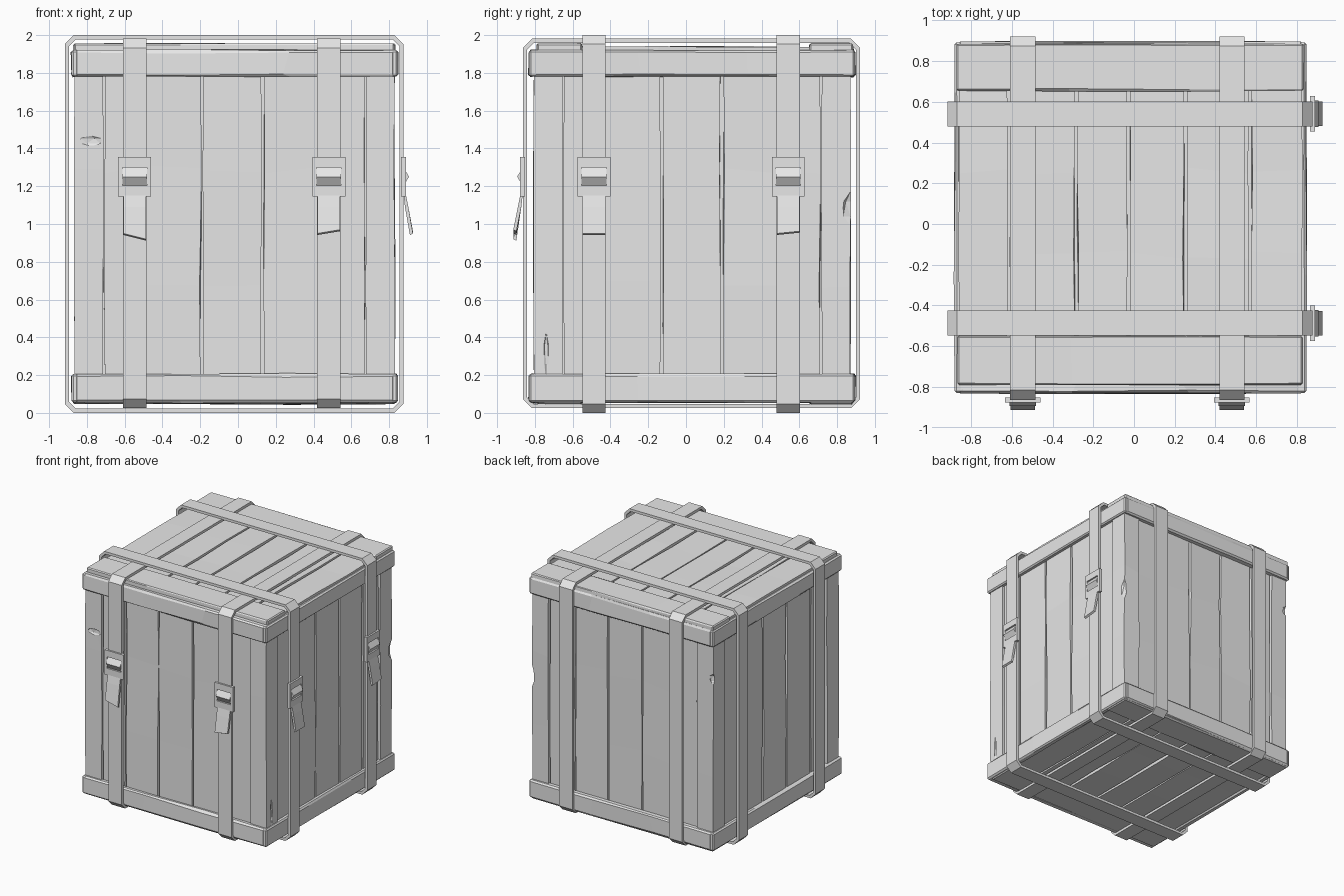
import bpy, bmesh, random
from mathutils import Matrix, Vector

random.seed(4)
if "Cube" in bpy.data.objects:
    bpy.data.objects.remove(bpy.data.objects["Cube"])

grey = bpy.data.materials.new("plain grey")
grey.use_nodes = True
grey.diffuse_color = (0.8, 0.8, 0.8, 1)
grey.node_tree.nodes["Principled BSDF"].inputs["Base Color"].default_value = (0.8, 0.8, 0.8, 1)


def finish(name, bm, matrix=None):
    bmesh.ops.recalc_face_normals(bm, faces=bm.faces[:])
    if matrix:
        bm.transform(matrix)
    mesh = bpy.data.meshes.new(name)
    bm.to_mesh(mesh)
    bm.free()
    mesh.materials.append(grey)
    obj = bpy.data.objects.new(name, mesh)
    bpy.context.collection.objects.link(obj)
    return obj


def board(name, x, y, z, grain=None, wobble=0.0, chamfer=0.0, matrix=None):
    """Box between ranges; optionally hand-hewn along the grain axis."""
    bm = bmesh.new()
    bmesh.ops.create_cube(bm, size=1)
    for v in bm.verts:
        v.co = Vector(r[0] if c < 0 else r[1] for r, c in zip((x, y, z), v.co))
    if chamfer:
        bmesh.ops.bevel(bm, geom=bm.edges[:], offset=chamfer, segments=1, affect='EDGES')
    if grain is not None:
        span = (x, y, z)[grain]
        half = (span[1] - span[0]) / 2
        long_edges = [e for e in bm.edges
                      if abs(e.verts[0].co[grain] - e.verts[1].co[grain]) > half]
        bmesh.ops.subdivide_edges(bm, edges=long_edges, cuts=2)
        for v in bm.verts:
            if min(v.co[grain] - span[0], span[1] - v.co[grain]) > half / 4:
                for a in range(3):
                    v.co[a] += random.uniform(-wobble, wobble) * (4 if a == grain else 1)
    return finish(name, bm, matrix)


def prism(name, profile, u0, u1, matrix, skew=0.0):
    """Extrude an (out, z) profile sideways; skew drops the low end on one side."""
    bm = bmesh.new()
    low = min(p[1] for p in profile)
    ends = [[bm.verts.new((u, o, z - (skew if z < low + 0.02 and u == u1 else 0)))
             for o, z in profile] for u in (u0, u1)]
    bm.faces.new(ends[0])
    bm.faces.new(ends[1])
    n = len(profile)
    for i in range(n):
        j = (i + 1) % n
        bm.faces.new((ends[0][i], ends[0][j], ends[1][j], ends[1][i]))
    return finish(name, bm, matrix)


def chamfered_loop(a0, a1, z0, z1, c):
    return [(a0 + c, z0), (a1 - c, z0), (a1, z0 + c), (a1, z1 - c),
            (a1 - c, z1), (a0 + c, z1), (a0, z1 - c), (a0, z0 + c)]


def strap(name, span, z, across, matrix):
    """Closed band with cut corners; it runs in local x-z with its width in y."""
    t = 0.022
    bm = bmesh.new()
    outer = chamfered_loop(*span, *z, 0.048)
    inner = chamfered_loop(span[0] + t, span[1] - t, z[0] + t, z[1] - t, 0.036)
    rings = [[bm.verts.new((a, w, h)) for a, h in pts]
             for pts, w in ((outer, across[0]), (outer, across[1]),
                            (inner, across[1]), (inner, across[0]))]
    for k in range(4):
        p, q = rings[k], rings[(k + 1) % 4]
        for i in range(8):
            j = (i + 1) % 8
            bm.faces.new((p[i], p[j], q[j], q[i]))
    return finish(name, bm, matrix)


# Outer faces of the timber
X0, X1, Y0, Y1 = -0.865, 0.83, -0.805, 0.87
POST, INSET = 0.15, 0.014

# Inner core closing the gaps between planks
board("inner_core", (X0 + 0.04, X1 - 0.04), (Y0 + 0.04, Y1 - 0.04), (0.1, 1.9))

# Corner posts
posts = {}
for sx, xr in (("right", (X0, X0 + POST)), ("left", (X1 - POST, X1))):
    for sy, yr in (("front", (Y0, Y0 + POST)), ("back", (Y1 - POST, Y1))):
        name = f"{sy}_{sx}_post"
        posts[name] = board(name, xr, yr, (0.07, 1.91), 2, 0.005)

# Splintered chips cut out of the posts
chips = (("front_right_post", (-0.78, Y0, 1.44), (0.07, 0.012, 0.03)),
         ("front_left_post", (X1, -0.74, 0.31), (0.012, 0.015, 0.12)),
         ("back_left_post", (X1, 0.87, 1.08), (0.02, 0.045, 0.09)),
         ("back_right_post", (X0, Y1, 1.5), (0.04, 0.02, 0.05)))
for name, place, size in chips:
    bm = bmesh.new()
    bmesh.ops.create_icosphere(bm, subdivisions=1, radius=1)
    cutter = finish("chip_cutter", bm, Matrix.LocRotScale(Vector(place), None, Vector(size)))
    mod = posts[name].modifiers.new("chip", 'BOOLEAN')
    mod.operation, mod.object = 'DIFFERENCE', cutter
    bpy.context.view_layer.objects.active = posts[name]
    bpy.ops.object.modifier_apply(modifier=mod.name)
    bpy.data.objects.remove(cutter)

# Upright wall planks
GAP = 0.008
x_cuts = (-0.712, -0.5, -0.19, 0.13, 0.44, 0.677)
y_cuts = (-0.652, -0.45, -0.13, 0.19, 0.5, 0.717)
for cuts, axis in ((x_cuts, 0), (y_cuts, 1)):
    for i in range(len(cuts) - 1):
        run = (cuts[i] + GAP, cuts[i + 1] - GAP)
        if axis == 0:
            board("front_plank", run, (Y0 + INSET, Y0 + 0.06), (0.1, 1.88), 2, 0.006)
            board("back_plank", run, (Y1 - 0.06, Y1 - INSET), (0.1, 1.88), 2, 0.006)
        else:
            board("left_plank", (X1 - 0.06, X1 - INSET), run, (0.1, 1.88), 2, 0.006)
            board("right_plank", (X0 + INSET, X0 + 0.06), run, (0.1, 1.88), 2, 0.006)

# Rails around the foot and the head
for level, zr in (("bottom", (0.055, 0.205)), ("top", (1.78, 1.92))):
    board(f"front_{level}_rail", (X0, X1), (-0.833, -0.78), zr, 0, 0.006, 0.012)
    board(f"back_{level}_rail", (X0, X1), (0.84, 0.897), zr, 0, 0.006, 0.012)
    board(f"left_{level}_rail", (0.8, 0.847), (-0.83, 0.893), zr, 1, 0.004, 0.01)
    board(f"right_{level}_rail", (-0.882, -0.83), (-0.83, 0.893), zr, 1, 0.004, 0.01)

# Lid and floor: planks between two wider end boards
lid_cuts = (-0.868, -0.615, -0.283, -0.027, 0.253, 0.57, 0.832)
for level, plank_z, end_z in (("lid", (1.88, 1.937), (1.9, 1.956)),
                              ("floor", (0.065, 0.12), (0.046, 0.1))):
    for i in range(len(lid_cuts) - 1):
        board(f"{level}_plank", (lid_cuts[i] + GAP, lid_cuts[i + 1] - GAP),
              (-0.56, 0.665), plank_z, 1, 0.006)
    board(f"{level}_front_board", (-0.868, 0.828), (-0.79, -0.55), end_z, 0, 0.005, 0.008)
    board(f"{level}_back_board", (-0.873, 0.834), (0.655, 0.885), end_z, 0, 0.005, 0.008)

# Straps: one pair wraps front to back, the other side to side
swap_xy = Matrix(((0, 1, 0, 0), (1, 0, 0, 0), (0, 0, 1, 0), (0, 0, 0, 1)))
front_straps = (-0.547, 0.481)
side_straps = (-0.487, 0.541)
W = 0.062
for c in front_straps:
    strap("front_strap", (-0.864, 0.922), (0.026, 1.981), (c - W, c + W), swap_xy)
for c in side_straps:
    strap("side_strap", (-0.917, 0.876), (0.0, 2.0), (c - W, c + W), None)


# Buckles with a ridged bar and a loose strap end
def buckle(matrix, skew):
    h, win = 0.087, 0.065
    back, face = -0.012, 0.014
    board("buckle_top", (-h, h), (back, face), (1.3, 1.355), matrix=matrix)
    board("buckle_bottom", (-h, h), (back, face), (1.145, 1.203), matrix=matrix)
    for s in (-1, 1):
        board("buckle_side", sorted((s * win, s * h)), (back, face), (1.203, 1.3), matrix=matrix)
    prism("buckle_ridge", [(0, 1.3), (0.03, 1.25), (0.0, 1.203), (-0.01, 1.25)],
          -win, win, matrix)
    prism("strap_end", [(0.0, 1.16), (0.014, 1.15), (0.026, 1.09), (0.05, 0.95),
                        (0.034, 0.942), (0.008, 1.09)], -0.06, 0.06, matrix, skew)


for c, skew in zip(front_straps, (0.03, -0.02)):
    buckle(Matrix(((1, 0, 0, c), (0, -1, 0, -0.864), (0, 0, 1, 0), (0, 0, 0, 1))), skew)
for c, skew in zip(side_straps, (0.0, -0.012)):
    buckle(Matrix(((0, 1, 0, 0.876), (1, 0, 0, c), (0, 0, 1, 0), (0, 0, 0, 1))), skew)
